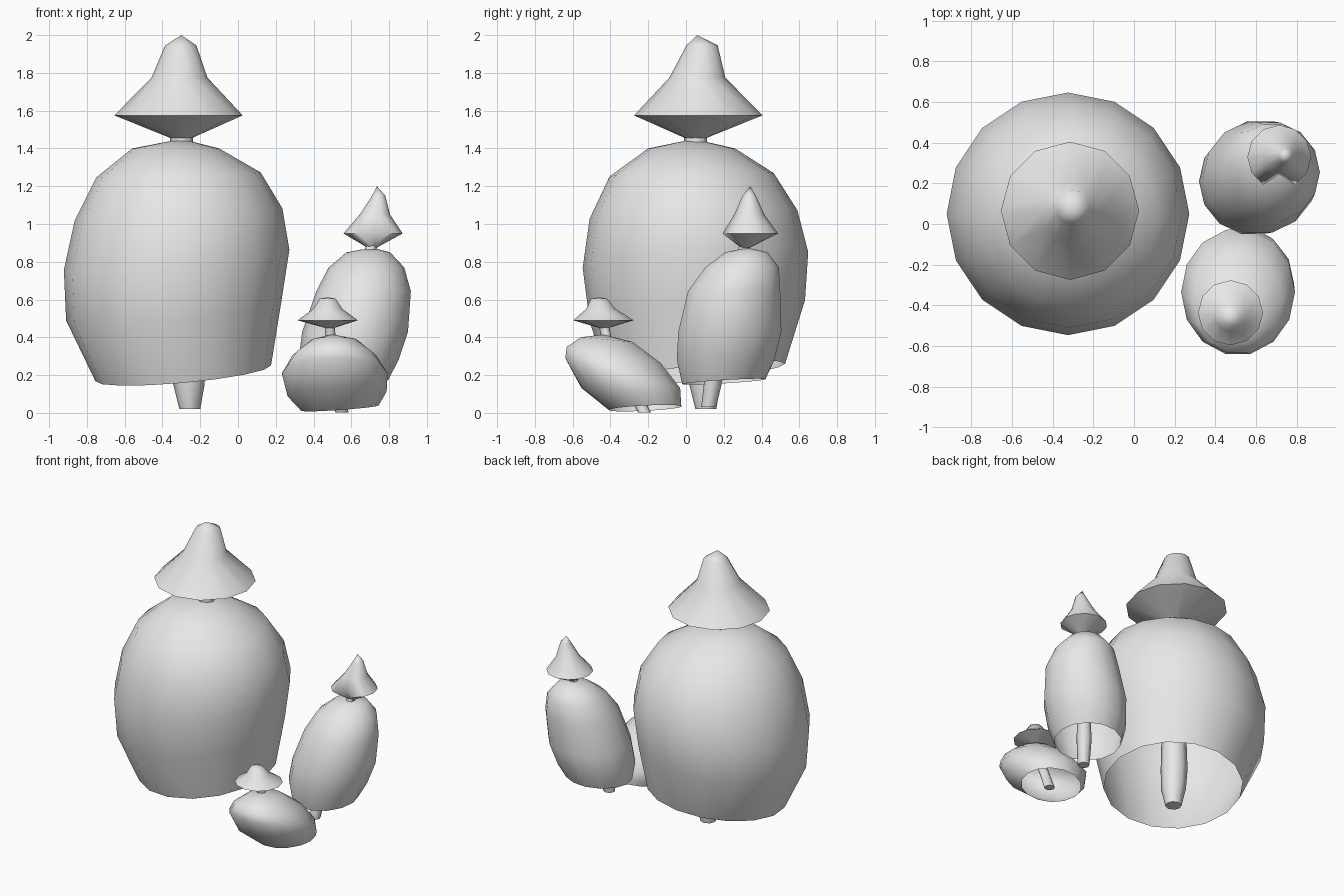
import bpy, math

if "Cube" in bpy.data.objects:
    bpy.data.objects.remove(bpy.data.objects["Cube"], do_unlink=True)

GREY = (0.8, 0.8, 0.8, 1)
grey = bpy.data.materials.new("plain_grey")
grey.use_nodes = True
grey.diffuse_color = GREY
grey.node_tree.nodes["Principled BSDF"].inputs["Base Color"].default_value = GREY


def loft(name, rings, sides, top=None, close_end=False, angle=60, fold=None):
    """Skin rings (x, y, z, rx, ry, slope_x, slope_y), listed from the top down.
    fold = (ring, side) pulls one vertex inward to crease the surface."""
    verts, faces = [], []
    for r, (x, y, z, rx, ry, sx, sy) in enumerate(rings):
        for s in range(sides):
            a = math.tau * s / sides
            k = 0.55 if fold == (r, s) else 1
            dx, dy = k * rx * math.cos(a), k * ry * math.sin(a)
            verts.append((x + dx, y + dy, z + sx * dx + sy * dy))
    for r in range(len(rings) - 1):
        for s in range(sides):
            a, b = r * sides + s, r * sides + (s + 1) % sides
            faces.append((a, a + sides, b + sides, b))
    if top:
        verts.append(top)
        faces += [(len(verts) - 1, s, (s + 1) % sides) for s in range(sides)]
    if close_end:
        last = (len(rings) - 1) * sides
        faces.append(tuple(reversed(range(last, last + sides))))
    mesh = bpy.data.meshes.new(name)
    mesh.from_pydata(verts, [], faces)
    mesh.materials.append(grey)
    obj = bpy.data.objects.new(name, mesh)
    bpy.context.collection.objects.link(obj)
    bpy.ops.object.select_all(action="DESELECT")
    obj.select_set(True)
    bpy.context.view_layer.objects.active = obj
    bpy.ops.object.shade_smooth_by_angle(angle=math.radians(angle))
    return obj


def round_ring(x, y, z, r, sx=0, sy=0):
    return (x, y, z, r, r, sx, sy)


# Large bell: open underneath, tipped slightly
loft("large_bell", [
    round_ring(-.33, .03, 1.40, .23),
    round_ring(-.315, .03, 1.26, .435, .03, .02),
    round_ring(-.315, .04, 1.05, .55, .06, .04),
    round_ring(-.325, .05, .81, .597, .09, .07),
    round_ring(-.34, .06, .54, .57, .09, .1),
    round_ring(-.29, .06, .21, .465, .09, .11),
], 16, top=(-.3, .04, 1.45))

# Middle bell: leans to its left and back
loft("middle_bell", [
    round_ring(.69, .32, .85, .115),
    round_ring(.68, .297, .77, .2),
    round_ring(.665, .255, .645, .25),
    round_ring(.62, .232, .43, .28),
    round_ring(.585, .21, .28, .265),
    round_ring(.57, .2, .165, .225, .04, .06),
], 14, top=(.71, .325, .875))

# Small bell: squat and leaning forward
loft("small_bell", [
    (.51, -.42, .388, .12, .14, 0, -.09),
    (.51, -.383, .307, .22, .255, 0, -.17),
    (.512, -.335, .21, .28, .312, 0, -.26),
    (.525, -.29, .10, .262, .27, .05, -.13),
    (.54, -.215, .025, .205, .195, .07, .05),
], 14, top=(.5, -.44, .415))

# Hats: hollow-sided cone over a shallow cone underside
loft("large_hat", [
    round_ring(-.303, .085, 1.945, .083),
    round_ring(-.31, .06, 1.775, .148),
    round_ring(-.315, .065, 1.575, .34),
    round_ring(-.3, .05, 1.45, .045),
], 12, top=(-.3, .06, 2.0))
loft("middle_hat", [
    round_ring(.745, .335, 1.15, .035),
    round_ring(.725, .335, 1.05, .08),
    round_ring(.715, .33, .95, .157),
    round_ring(.71, .315, .875, .025),
], 12, top=(.735, .34, 1.2), fold=(2, 9))
loft("small_hat", [
    round_ring(.475, -.46, .605, .042),
    round_ring(.475, -.45, .55, .078),
    round_ring(.475, -.437, .49, .16),
    round_ring(.485, -.435, .45, .025),
], 12, top=(.475, -.46, .612))

# Stems: run from the ground up inside each bell to its hat
loft("large_stem", [
    round_ring(-.3, .05, 1.47, .06),
    round_ring(-.265, .1, .3, .09),
    round_ring(-.26, .1, .15, .083),
    round_ring(-.255, .105, .02, .055),
], 8, close_end=True)
loft("middle_stem", [
    round_ring(.71, .315, .9, .03),
    round_ring(.56, .15, .2, .05),
    round_ring(.54, .12, .03, .04),
], 8, close_end=True)
loft("small_stem", [
    round_ring(.485, -.435, .47, .025),
    round_ring(.49, -.42, .38, .03),
    round_ring(.55, -.22, .003, .035),
], 8, close_end=True)
